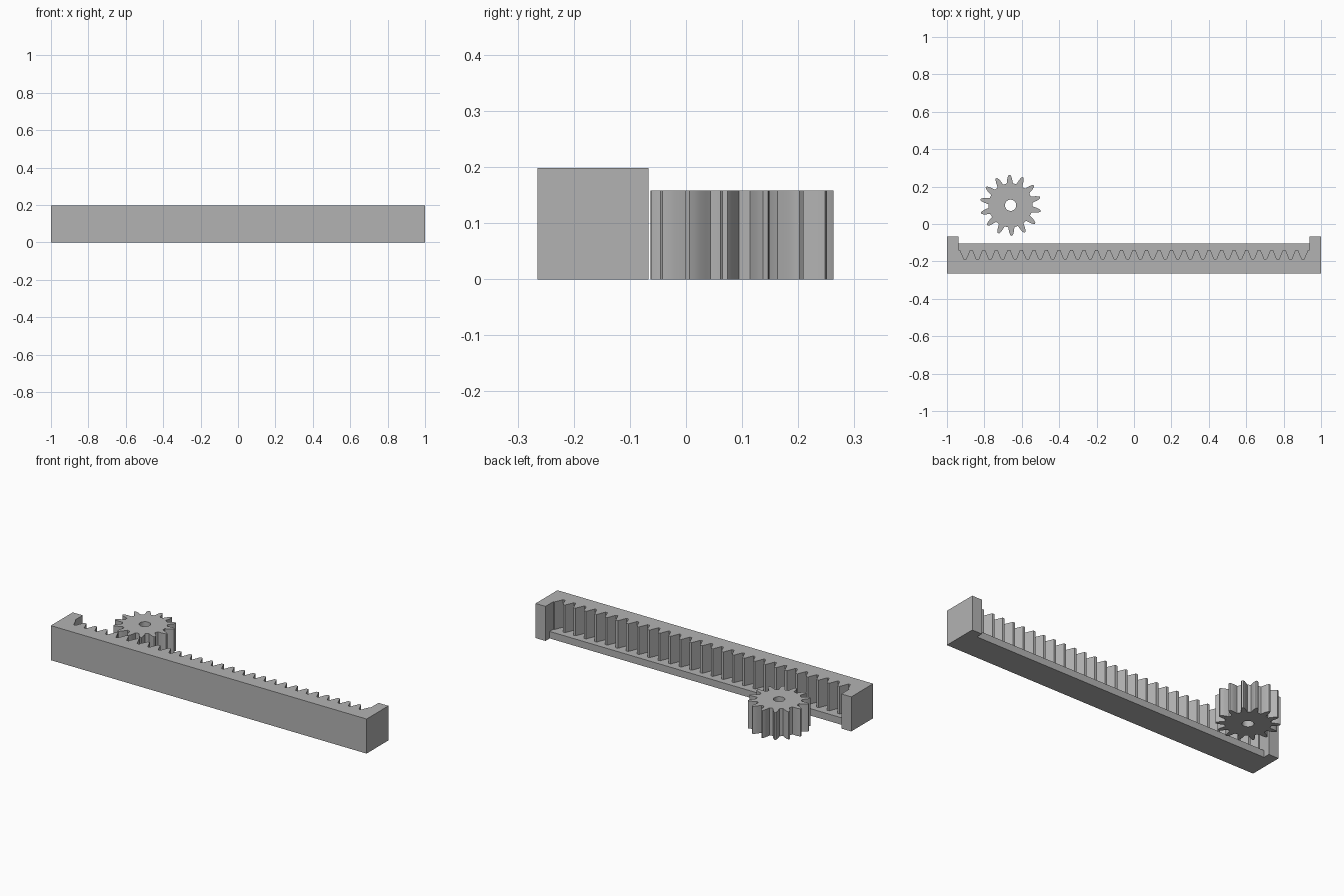
import bpy, bmesh
from math import sin, cos, pi, radians

cube = bpy.data.objects.get("Cube")
if cube:
    bpy.data.objects.remove(cube, do_unlink=True)

grey = bpy.data.materials.new("plain grey")
grey.use_nodes = True
colour = (0.45, 0.45, 0.45, 1)
grey.diffuse_color = colour
grey.node_tree.nodes["Principled BSDF"].inputs["Base Color"].default_value = colour


def prism(name, outline, z0, z1, bore=None):
    """Extrude a closed outline upward, with an optional matching inner loop."""
    bm = bmesh.new()
    n = len(outline)
    rings = []
    for loop in [outline] + ([bore] if bore else []):
        rings.append([[bm.verts.new((x, y, z)) for x, y in loop] for z in (z0, z1)])
    for low, high in rings:
        for i in range(n):
            j = (i + 1) % n
            bm.faces.new((low[i], low[j], high[j], high[i]))
    for level in (0, 1):
        if bore:
            a, b = rings[0][level], rings[1][level]
            for i in range(n):
                j = (i + 1) % n
                bm.faces.new((a[i], a[j], b[j], b[i]))
        else:
            bm.faces.new(rings[0][level])
    bmesh.ops.recalc_face_normals(bm, faces=bm.faces)
    mesh = bpy.data.meshes.new(name)
    bm.to_mesh(mesh)
    bm.free()
    mesh.materials.append(grey)
    obj = bpy.data.objects.new(name, mesh)
    bpy.context.collection.objects.link(obj)
    return obj


# Toothed bar with an end stop at each side
TEETH = 28
INNER, FRONT, BACK = 0.937, -0.265, -0.067
TIP, ROOT = -0.138, -0.188
pitch = 2 * INNER / TEETH
wave = [(-INNER, TIP)]
for i in range(TEETH):
    x = -INNER + i * pitch
    wave += [(x + pitch * f, y) for f, y in
             ((0.1, TIP), (0.41, ROOT), (0.59, ROOT), (0.9, TIP))]
wave.append((INNER, TIP))
bar = [(-1, FRONT), (-1, BACK), (-INNER, BACK)] + wave
bar += [(INNER, BACK), (1, BACK), (1, FRONT)]
prism("rack_bar", bar, 0, 0.198)

# Low shelf that the pinion rides on
prism("rack_shelf", [(-INNER, -0.2), (INNER, -0.2), (INNER, -0.105), (-INNER, -0.105)], 0, 0.04)

# Pinion with curved flanks and a round bore
COUNT, CX, CY = 14, -0.66, 0.1
flank = ((-0.5, 0.117), (-0.32, 0.118), (-0.26, 0.128), (-0.2, 0.142), (-0.13, 0.154),
         (-0.06, 0.163), (0.06, 0.163), (0.13, 0.154), (0.2, 0.142), (0.26, 0.128), (0.32, 0.118))
gear, hole = [], []
for t in range(COUNT):
    for f, r in flank:
        a = radians(92) + (t + f) * 2 * pi / COUNT
        gear.append((CX + r * cos(a), CY + r * sin(a)))
        hole.append((CX + 0.03 * cos(a), CY + 0.03 * sin(a)))
pinion = prism("pinion", gear, 0, 0.158, hole)
for obj in bpy.context.selected_objects:
    obj.select_set(False)
pinion.select_set(True)
bpy.context.view_layer.objects.active = pinion
bpy.ops.object.shade_smooth_by_angle(angle=radians(25))
